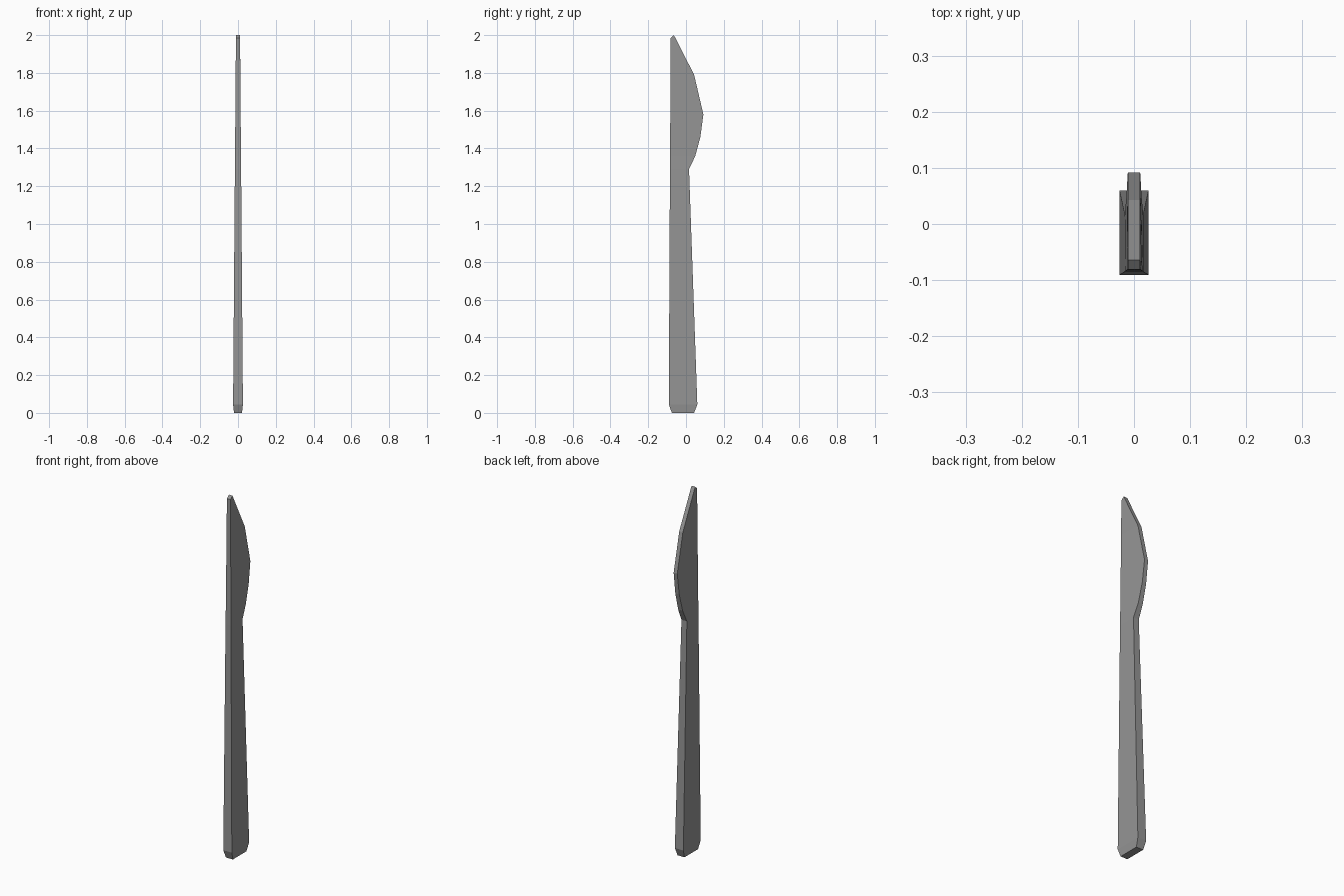
import bpy
import bmesh

if "Cube" in bpy.data.objects:
    bpy.data.objects.remove(bpy.data.objects["Cube"])

# Cross-sections up the knife: spine (y, z, half width), edge (y, z, half width)
SECTIONS = [
    ((-0.075, 0.000, 0.021), (0.043, 0.000, 0.021)),   # chamfered butt
    ((-0.091, 0.045, 0.026), (0.060, 0.045, 0.026)),   # handle end
    ((-0.085, 1.290, 0.0165), (0.016, 1.290, 0.0165)), # neck
    ((-0.084, 1.360, 0.016), (0.049, 1.360, 0.0135)),  # blade heel
    ((-0.084, 1.460, 0.015), (0.076, 1.460, 0.012)),
    ((-0.083, 1.580, 0.014), (0.092, 1.580, 0.011)),   # belly
    ((-0.082, 1.790, 0.0125), (0.043, 1.790, 0.011)),
    ((-0.081, 1.985, 0.011), (-0.064, 2.000, 0.011)),  # tip
]


def loft(name, sections):
    """Skin rectangular sections with flat faces and cap both ends."""
    bm = bmesh.new()
    rings = []
    for (sy, sz, sw), (ey, ez, ew) in sections:
        corners = [(-sw, sy, sz), (sw, sy, sz), (ew, ey, ez), (-ew, ey, ez)]
        rings.append([bm.verts.new(c) for c in corners])
    for low, high in zip(rings, rings[1:]):
        for i in range(4):
            j = (i + 1) % 4
            bm.faces.new((low[i], low[j], high[j], high[i]))
    bm.faces.new(rings[0][::-1])
    bm.faces.new(rings[-1])
    bmesh.ops.recalc_face_normals(bm, faces=bm.faces)
    mesh = bpy.data.meshes.new(name)
    bm.to_mesh(mesh)
    bm.free()
    obj = bpy.data.objects.new(name, mesh)
    bpy.context.collection.objects.link(obj)
    return obj


# One-piece table knife: handle and blade, in dark grey metal
knife = loft("table_knife", SECTIONS)
metal = bpy.data.materials.new("dark_metal")
metal.diffuse_color = (0.3, 0.3, 0.3, 1.0)
metal.use_nodes = True
metal.node_tree.nodes["Principled BSDF"].inputs["Base Color"].default_value = metal.diffuse_color
knife.data.materials.append(metal)
